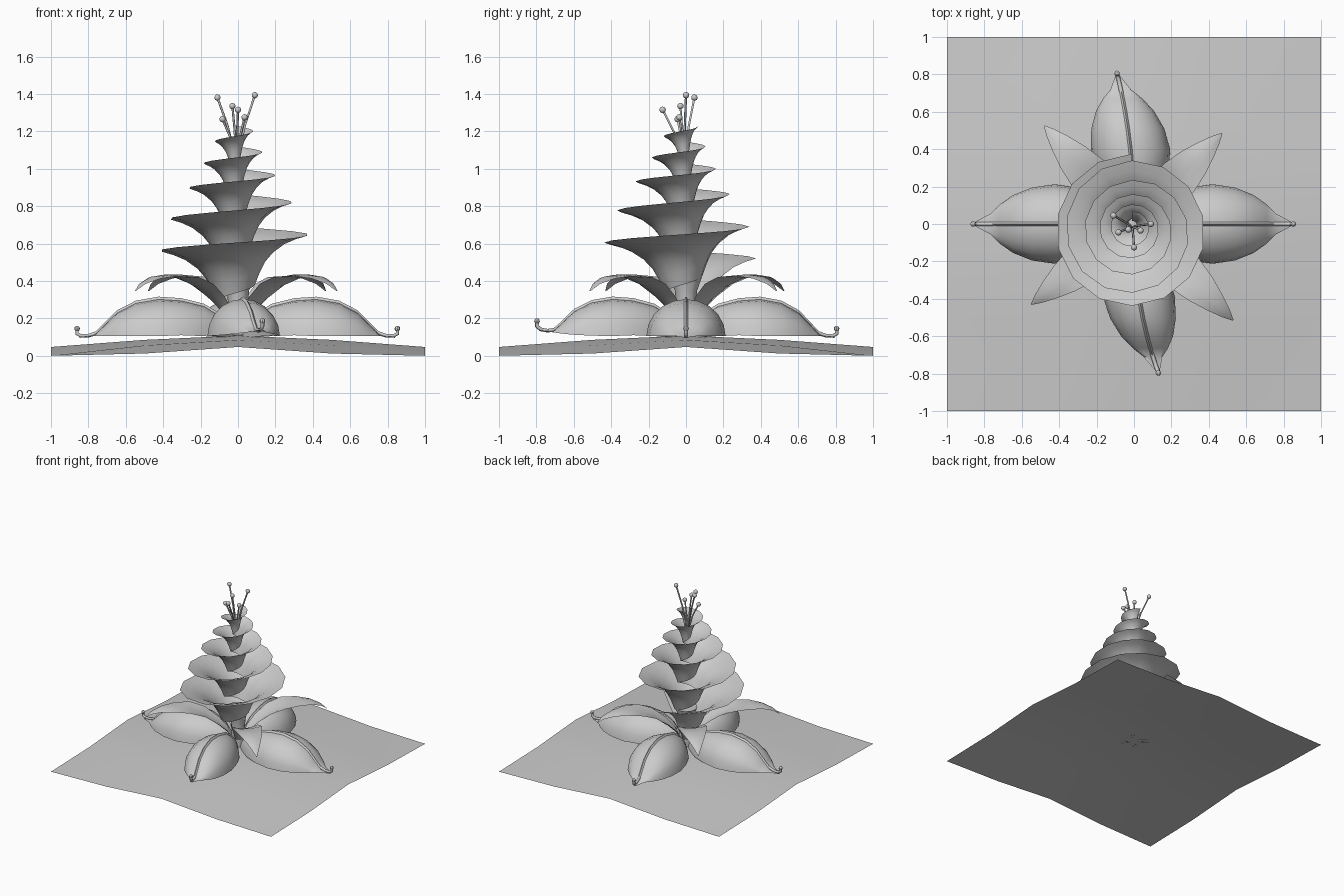
import bpy, math
from mathutils import Vector, Matrix

if "Cube" in bpy.data.objects:
    bpy.data.objects.remove(bpy.data.objects["Cube"])


def interp(table, t):
    """Piecewise linear lookup in evenly spaced values, t in 0..len-1."""
    i = min(int(t), len(table) - 2)
    return table[i] + (table[i + 1] - table[i]) * (t - i)


def sheet(name, rows, angle=50):
    """Skin a grid of points into a smooth-shaded surface."""
    n = len(rows[0])
    verts = [p for row in rows for p in row]
    faces = [(i * n + j, (i + 1) * n + j, (i + 1) * n + j + 1, i * n + j + 1)
             for i in range(len(rows) - 1) for j in range(n - 1)]
    mesh = bpy.data.meshes.new(name)
    mesh.from_pydata(verts, [], faces)
    ob = bpy.data.objects.new(name, mesh)
    bpy.context.collection.objects.link(ob)
    bpy.ops.object.select_all(action='DESELECT')
    ob.select_set(True)
    bpy.context.view_layer.objects.active = ob
    bpy.ops.object.shade_smooth_by_angle(angle=math.radians(angle))
    return ob


def tube(name, points, radius):
    cu = bpy.data.curves.new(name, 'CURVE')
    cu.dimensions = '3D'
    cu.bevel_depth = radius
    cu.bevel_resolution = 1
    cu.use_fill_caps = True
    sp = cu.splines.new('POLY')
    sp.points.add(len(points) - 1)
    for p, co in zip(sp.points, points):
        p.co = (*co, 1)
    ob = bpy.data.objects.new(name, cu)
    bpy.context.collection.objects.link(ob)
    return ob


# Gently raised square ground (heights by distance from the middle row / column)
RISE = [[0.108, 0.085, 0.047], [0.085, 0.055, 0.012], [0.047, 0.012, 0.0]]
steps = range(-2, 3)
sheet("ground", [[(x / 2, y / 2, RISE[abs(x)][abs(y)]) for x in steps] for y in steps])

# Spiral flower: a flared trumpet section swept up a tapering helix
EDGE_Z = [0.52, 0.69, 0.865, 1.0, 1.12, 1.23]
EDGE_R = [0.415, 0.38, 0.275, 0.19, 0.125, 0.08]
FLARE = [(1, 0), (0.84, -0.018), (0.68, -0.045), (0.52, -0.09),
         (0.41, -0.14), (0.33, -0.2), (0.26, -0.27)]
rows = []
SEG = 14
for k in range(5 * SEG + 1):
    t = k / SEG
    a = math.pi / 2 + t * math.tau
    R, z = interp(EDGE_R, t), interp(EDGE_Z, t)
    cy = -0.04 * min(1, R / 0.25)
    drop = 0.35 + 0.65 * R / 0.4
    rows.append([(R * f * math.cos(a) - 0.01, cy * f + R * f * math.sin(a), z + d * drop)
                 for f, d in FLARE])
sheet("spiral_flower", rows)

# Stem holding the flower
STEM = [(0.05, 0.11), (0.05, 0.25), (0.06, 0.35), (0.085, 0.42)]
sheet("stem", [[(r * math.cos(j * math.tau / 12), r * math.sin(j * math.tau / 12), z)
                for j in range(13)] for r, z in STEM])

# Domed big petals with a midrib and curled tips: (distance, half width, ridge, rim)
PETAL = [(0.03, 0.02, 0.15, 0.1), (0.09, 0.07, 0.225, 0.1), (0.18, 0.14, 0.28, 0.105),
         (0.3, 0.195, 0.31, 0.11), (0.42, 0.212, 0.318, 0.105), (0.54, 0.195, 0.297, 0.105),
         (0.64, 0.155, 0.245, 0.105), (0.71, 0.105, 0.175, 0.105), (0.76, 0.055, 0.125, 0.105),
         (0.84, 0.012, 0.11, 0.1)]
CURL = [(0.74, 0.125), (0.79, 0.108), (0.83, 0.106), (0.853, 0.118), (0.852, 0.145)]
for name, deg, length, width, bend, lift in [
        ("right", 0, 1, 1, 0, 0), ("back", 90, 0.945, 1, 0.09, 0),
        ("left", 180, 1.01, 1, 0, 0), ("front", 270, 0.935, 0.9, 0.13, 0.04)]:
    rot = Matrix.Rotation(math.radians(deg), 4, 'Z')

    def place(r, y, z):
        f = r / 0.85
        return rot @ Vector((r * length, y + bend * f ** 2.2, z + lift * f ** 6))

    rows = []
    for r, w, top, rim in PETAL:
        row = []
        for j in range(11):
            a = math.pi * (j / 10 - 0.5)
            row.append(place(r, w * width * math.sin(a), rim + (top - 0.015 - rim) * math.cos(a)))
        rows.append(row)
    sheet(name + "_petal", rows)
    # thin raised midrib along the crest
    sheet(name + "_midrib", [[place(r, y, top - 0.015 + h)
                              for y, h in ((-0.012, -0.004), (0, 0.013), (0.012, -0.004))]
                             for r, w, top, rim in PETAL[1:-1]])
    path = [place(r, 0, z) for r, z in CURL]
    tube(name + "_petal_tip", path, 0.011)
    bpy.ops.mesh.primitive_uv_sphere_add(segments=8, ring_count=6, radius=0.015, location=path[-1])
    bpy.context.object.name = name + "_petal_knob"

# Slender arching leaves: (distance, half width, height, upward curl of the edges)
LEAF = [(0.03, 0.02, 0.14, 0.4), (0.08, 0.05, 0.22, 0.5), (0.15, 0.075, 0.285, 0.4),
        (0.25, 0.1, 0.36, 0.25), (0.36, 0.11, 0.41, 0.1), (0.48, 0.088, 0.435, -0.1),
        (0.58, 0.058, 0.425, -0.2), (0.66, 0.028, 0.39, -0.2), (0.71, 0.003, 0.345, 0)]
for i, (tx, ty) in enumerate([(0.47, 0.485), (-0.48, 0.525), (-0.55, -0.43), (0.53, -0.515)]):
    rot = Matrix.Rotation(math.atan2(ty, tx), 4, 'Z')
    s = math.hypot(tx, ty) / 0.71
    sheet("leaf_%d" % (i + 1),
          [[rot @ Vector((r * s, w * v, z + c * w * v * v))
            for v in (-1, -0.5, 0, 0.5, 1)] for r, w, z, c in LEAF])

# Stamens with round heads
HEADS = [(-0.11, 0.045, 1.38), (0.09, 0, 1.393), (0, -0.125, 1.315),
         (-0.03, -0.03, 1.335), (-0.083, -0.045, 1.265), (0.035, -0.035, 1.275)]
for i, h in enumerate(HEADS):
    h = Vector(h)
    base = Vector((h.x * 0.1 - 0.008, h.y * 0.1 - 0.012, 1.08))
    mid = base.lerp(h, 0.5) - Vector((h.x, h.y, 0)) * 0.08
    tube("stamen_%d" % (i + 1), [base, mid, h], 0.006)
    bpy.ops.mesh.primitive_uv_sphere_add(segments=10, ring_count=8, radius=0.017, location=h)
    bpy.context.object.name = "stamen_head_%d" % (i + 1)
    bpy.ops.object.shade_smooth()
